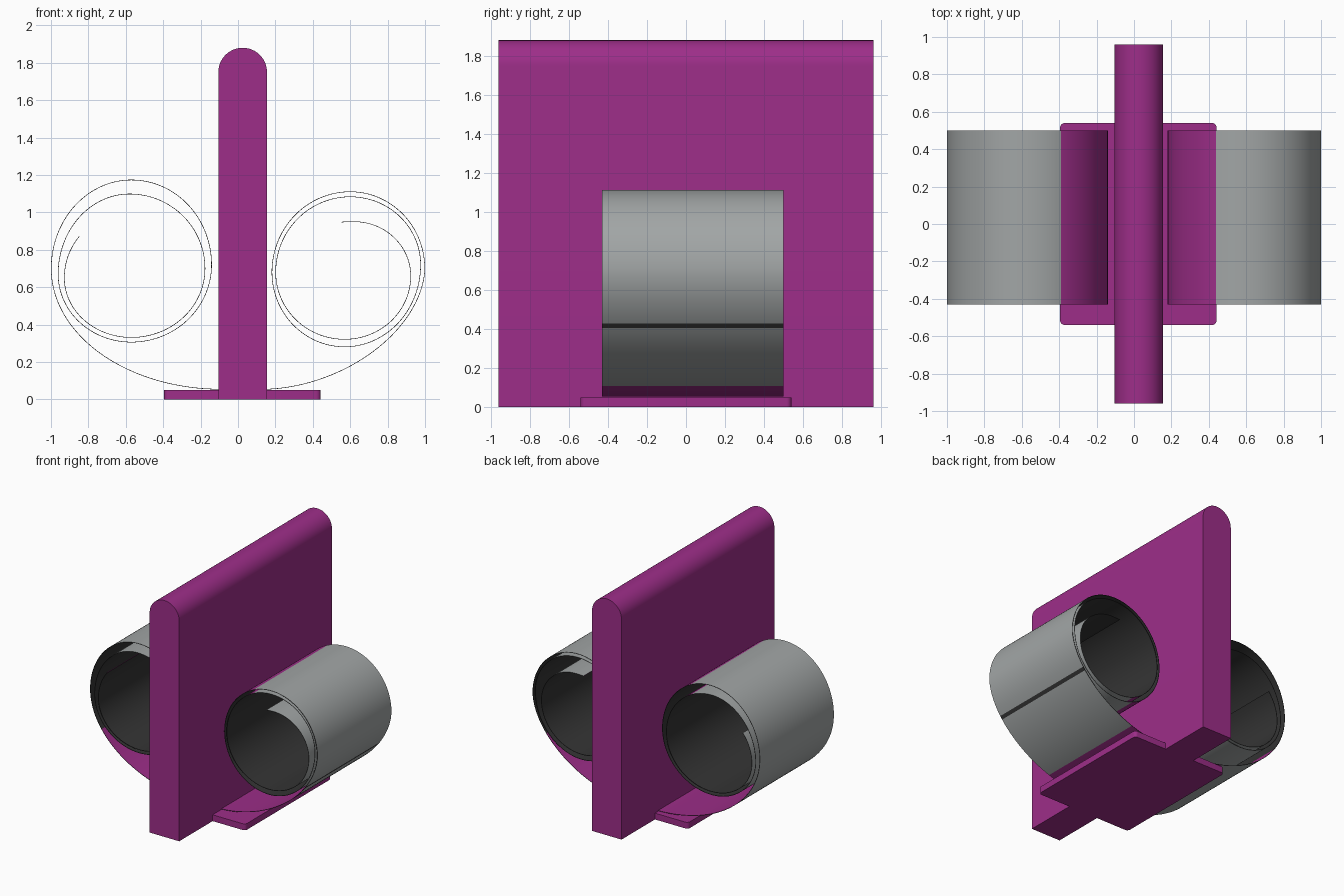
import bpy, bmesh, math

if "Cube" in bpy.data.objects:
    bpy.data.objects.remove(bpy.data.objects["Cube"])


def material(name, rgb):
    m = bpy.data.materials.new(name)
    m.diffuse_color = (*rgb, 1)
    m.use_nodes = True
    m.node_tree.nodes["Principled BSDF"].inputs["Base Color"].default_value = m.diffuse_color
    return m


PURPLE = material("purple", (0.34, 0.027, 0.25))
GRAY = material("gray", (0.36, 0.38, 0.38))
DARK = material("dark_gray", (0.035, 0.035, 0.035))


def finish(bm, name, mats):
    bmesh.ops.recalc_face_normals(bm, faces=bm.faces)
    me = bpy.data.meshes.new(name)
    bm.to_mesh(me)
    bm.free()
    ob = bpy.data.objects.new(name, me)
    bpy.context.collection.objects.link(ob)
    for m in mats:
        me.materials.append(m)
    bpy.context.view_layer.objects.active = ob
    ob.select_set(True)
    bpy.ops.object.shade_smooth_by_angle(angle=math.radians(35))
    ob.select_set(False)
    return ob


def extrude(name, outline, offset):
    """Solid made by extruding a closed outline of 3D points."""
    bm = bmesh.new()
    f = bm.faces.new([bm.verts.new(p) for p in outline])
    r = bmesh.ops.extrude_face_region(bm, geom=[f])
    vs = [v for v in r["geom"] if isinstance(v, bmesh.types.BMVert)]
    bmesh.ops.translate(bm, verts=vs, vec=offset)
    return finish(bm, name, [PURPLE])


# Upright slab with a half-round top
cx, rad = 0.025, 0.13
prof = [(cx - rad, 0), (cx + rad, 0)]
prof += [(cx + rad * math.cos(math.pi * i / 32), 1.75 + rad * math.sin(math.pi * i / 32))
         for i in range(33)]
extrude("upright_slab", [(x, -0.96, z) for x, z in prof], (0, 1.92, 0))

# Base plate with small rounded corners
x0, x1, yh, cr = -0.395, 0.442, 0.54, 0.025
plate = []
for k, (px, py) in enumerate([(x1 - cr, yh - cr), (x0 + cr, yh - cr),
                              (x0 + cr, cr - yh), (x1 - cr, cr - yh)]):
    for i in range(7):
        a = math.pi / 2 * (k + i / 6)
        plate.append((px + cr * math.cos(a), py + cr * math.sin(a), 0))
extrude("base_plate", plate, (0, 0, 0.05))

SEG = 40


def spiral(extremes, last, power):
    """Quarter ellipses joining the bottom, side and top points of each turn."""
    pts = []
    n = len(extremes) - 1
    for k in range(n):
        p, q = extremes[k], extremes[k + 1]
        c = (p[0], q[1]) if k % 2 == 0 else (q[0], p[1])
        e = power if k == 0 else 1
        end = last if k == n - 1 else 1
        for i in range(SEG + (k == n - 1)):
            t = math.pi / 2 * end * i / SEG
            u, v = max(math.cos(t), 0) ** e, math.sin(t) ** e
            pts.append(tuple(c[j] + (p[j] - c[j]) * u + (q[j] - c[j]) * v for j in (0, 1)))
    return pts


def ribbon(name, pts, inward, seam):
    """Thin rolled strip; inward is +1 when the roll lies left of the path."""
    bm = bmesh.new()
    rings = []
    for i, (x, z) in enumerate(pts):
        a, b = pts[max(i - 1, 0)], pts[min(i + 1, len(pts) - 1)]
        tx, tz = b[0] - a[0], b[1] - a[1]
        d = math.hypot(tx, tz)
        nx, nz = -tz / d * inward * 0.003, tx / d * inward * 0.003
        rings.append([bm.verts.new(p) for p in (
            (x, -0.43, z), (x, 0.5, z), (x + nx, 0.5, z + nz), (x + nx, -0.43, z + nz))])
    for i in range(len(rings) - 1):
        r, s = rings[i], rings[i + 1]
        x = (pts[i][0] + pts[i + 1][0]) / 2
        z = (pts[i][1] + pts[i + 1][1]) / 2
        outer = 0 if -0.39 < x < 0.432 else 1
        if seam and i < SEG and 0.407 < z < 0.43:
            outer = 2
        inner = 0 if i < SEG and z < 0.4 else 2
        for j, mat in enumerate((outer, 2, inner, 2)):
            k = (j + 1) % 4
            bm.faces.new((r[j], r[k], s[k], s[j])).material_index = mat
    bm.faces.new(rings[0])
    bm.faces.new(rings[-1])
    finish(bm, name, [PURPLE, GRAY, DARK])


# Rolled strips, one on each side of the slab
left = [(-0.09, 0.053), (-1.0, 0.7), (-0.57, 1.175), (-0.14, 0.72), (-0.57, 0.305),
        (-0.963, 0.67), (-0.58, 1.1), (-0.175, 0.7), (-0.57, 0.33), (-0.93, 0.65),
        (-0.58, 1.0)]
right = [(0.14, 0.053), (1.0, 0.7), (0.6, 1.112), (0.18, 0.68), (0.57, 0.28),
         (0.978, 0.72), (0.6, 1.085), (0.2, 0.68), (0.57, 0.32), (0.925, 0.66),
         (0.62, 0.952), (0.4, 0.9)]
ribbon("left_roll", spiral(left, 0.44, 1.0), -1, False)
ribbon("right_roll", spiral(right, 0.2, 1.1), 1, True)
